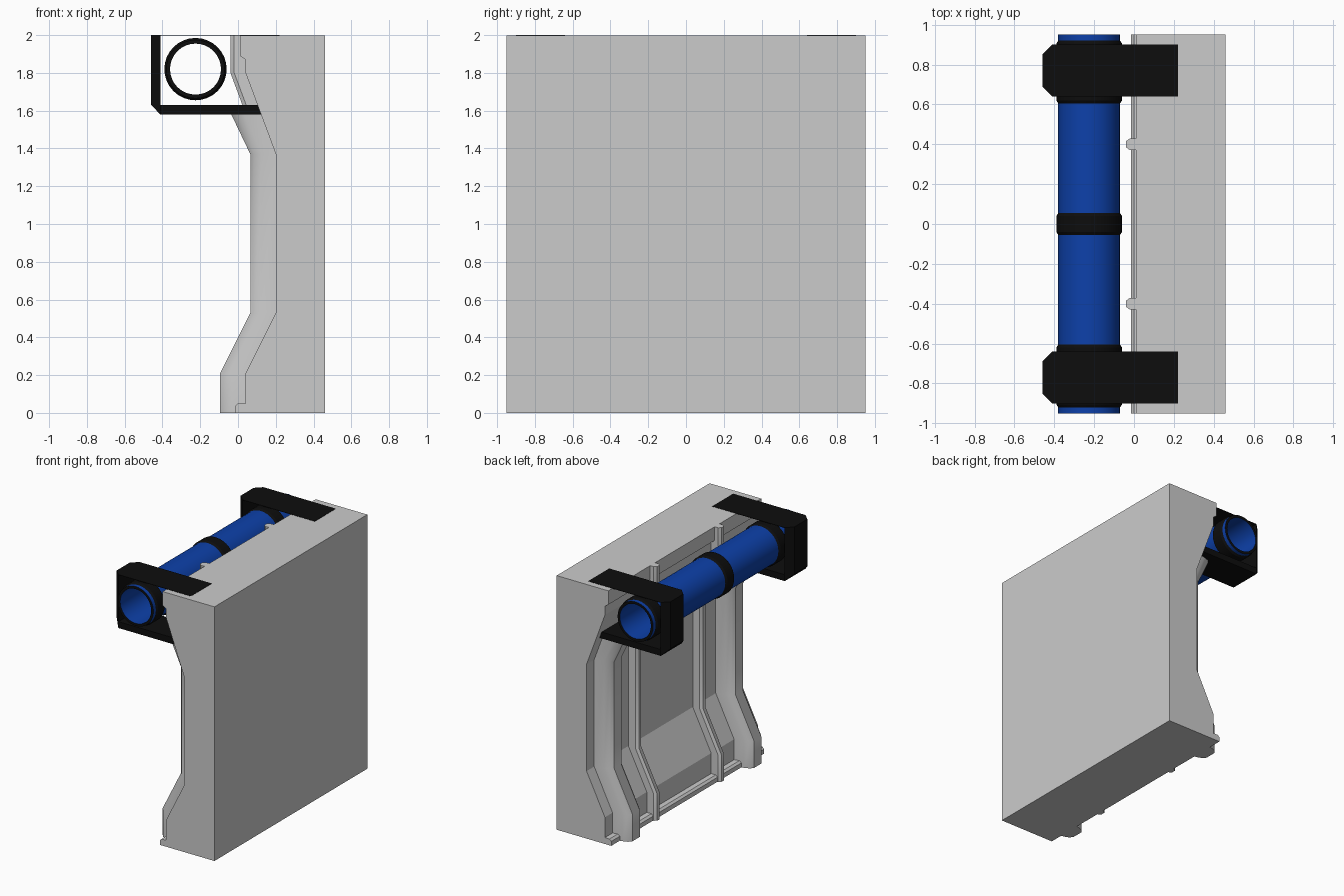
import bpy, bmesh, math

cube = bpy.data.objects.get("Cube")
if cube:
    bpy.data.objects.remove(cube, do_unlink=True)


def material(name, rgb):
    m = bpy.data.materials.new(name)
    m.use_nodes = True
    m.diffuse_color = (*rgb, 1)
    m.node_tree.nodes["Principled BSDF"].inputs["Base Color"].default_value = (*rgb, 1)
    return m


GREY = material("concrete grey", (0.6, 0.6, 0.6))
BLACK = material("matte black", (0.004, 0.004, 0.004))
BLUE = material("pipe blue", (0.004, 0.052, 0.4))


def loft(name, rings, mats, closed=False, smooth=None):
    """Join matching rings of points; cap the ends unless the rings form a loop."""
    bm = bmesh.new()
    vs = [[bm.verts.new(p) for p in ring] for ring in rings]
    n = len(vs[0])
    pairs = list(zip(vs, vs[1:])) + ([(vs[-1], vs[0])] if closed else [])
    for a, b in pairs:
        for i in range(n):
            j = (i + 1) % n
            bm.faces.new((a[i], a[j], b[j], b[i]))
    if not closed:
        bm.faces.new(vs[0])
        bm.faces.new(vs[-1])
    bmesh.ops.recalc_face_normals(bm, faces=bm.faces)
    me = bpy.data.meshes.new(name)
    bm.to_mesh(me)
    bm.free()
    for m in mats:
        me.materials.append(m)
    ob = bpy.data.objects.new(name, me)
    bpy.context.collection.objects.link(ob)
    if smooth:
        bpy.ops.object.select_all(action="DESELECT")
        ob.select_set(True)
        bpy.context.view_layer.objects.active = ob
        bpy.ops.object.shade_smooth_by_angle(angle=math.radians(smooth))
    return ob


# Wall slab: side profile extruded along y
TOP = 1.998
profile = [(0.46, 0), (-0.015, 0), (-0.015, 0.035), (0, 0.05), (0.04, 0.05),
           (0.04, 0.21), (0.2, 0.53), (0.2, 1.37), (0.04, 1.8), (0.04, 1.87),
           (0.01, 1.89), (0.01, TOP), (0.46, TOP)]
loft("wall", [[(x, y, z) for x, z in profile] for y in (-0.95, 0.95)], [GREY])


def rib(name, y, section, path):
    """Sweep a section (offset along y, share of depth) up the wall."""
    rings = [[(base + (outer - base) * t, y + dy, z) for dy, t in section]
             for outer, base, z in path]
    loft(name, rings, [GREY], smooth=35)


wide = [(0.1, -0.2), (0.1, 0), (0.085, 0.55), (0.07, 0.85), (0.045, 1),
        (-0.045, 1), (-0.07, 0.85), (-0.085, 0.55), (-0.1, 0), (-0.1, -0.2)]
wide_path = [(-0.095, 0.04, 0), (-0.095, 0.04, 0.21), (0.065, 0.2, 0.53),
             (0.065, 0.2, 1.37), (-0.045, 0.115, 1.6)]
thin = [(0.03, -0.2), (0.03, 0.75), (0.015, 1), (-0.015, 1), (-0.03, 0.75), (-0.03, -0.2)]
thin_path = [(-0.04, 0.04, 0), (-0.04, 0.04, 0.21), (0.12, 0.2, 0.53),
             (0.12, 0.2, 1.37), (-0.04, 0.04, 1.8), (-0.04, 0.04, TOP)]


# Brackets: floor, outer wall and thin cover, all with clipped outer corners
def outline(y, z, x0, x1, tip=0.08, half=0.13):
    return [(x0, y - tip, z), (-0.41, y - half, z), (x1, y - half, z),
            (x1, y + half, z), (-0.41, y + half, z), (x0, y + tip, z)]


# Pipe and collars: closed profiles turned about the pipe axis
def turned(name, prof, mats, segments=32):
    rings = []
    for k in range(segments):
        a = 2 * math.pi * k / segments
        rings.append([(-0.225 + r * math.cos(a), y, 1.82 + r * math.sin(a)) for r, y in prof])
    return loft(name, rings, mats, closed=True, smooth=30)


def collar(name, y, half=0.055):
    turned(name, [(0.15, y - half), (0.155, y - half), (0.165, y - half + 0.015),
                  (0.165, y + half - 0.015), (0.155, y + half), (0.15, y + half)], [BLACK])


for side, label in ((-1, "front"), (1, "back")):
    rib(label + "_wide_rib", side * 0.755, wide, wide_path)
    rib(label + "_thin_rib", side * 0.4, thin, thin_path)
    y = side * 0.77
    loft(label + "_bracket_floor",
         [outline(y, 1.58, -0.411, 0.22, 0.13), outline(y, 1.63, -0.46, 0.22)], [BLACK])
    loft(label + "_bracket_wall",
         [outline(y, z, -0.46, -0.409) for z in (1.63, 1.998)], [BLACK])
    loft(label + "_bracket_cover",
         [outline(y, z, -0.46, 0.22) for z in (1.997, 2.0)], [BLACK])
    collar(label + "_outer_collar", side * 0.865)
    collar(label + "_inner_collar", side * 0.66)

collar("middle_collar", 0)
pipe = turned("pipe", [(0.155, -0.95), (0.155, 0.95), (0.135, 0.95), (0.135, -0.95)], [BLUE, BLACK])
for face in pipe.data.polygons:
    face.material_index = int(abs(face.normal.y) > 0.5)
